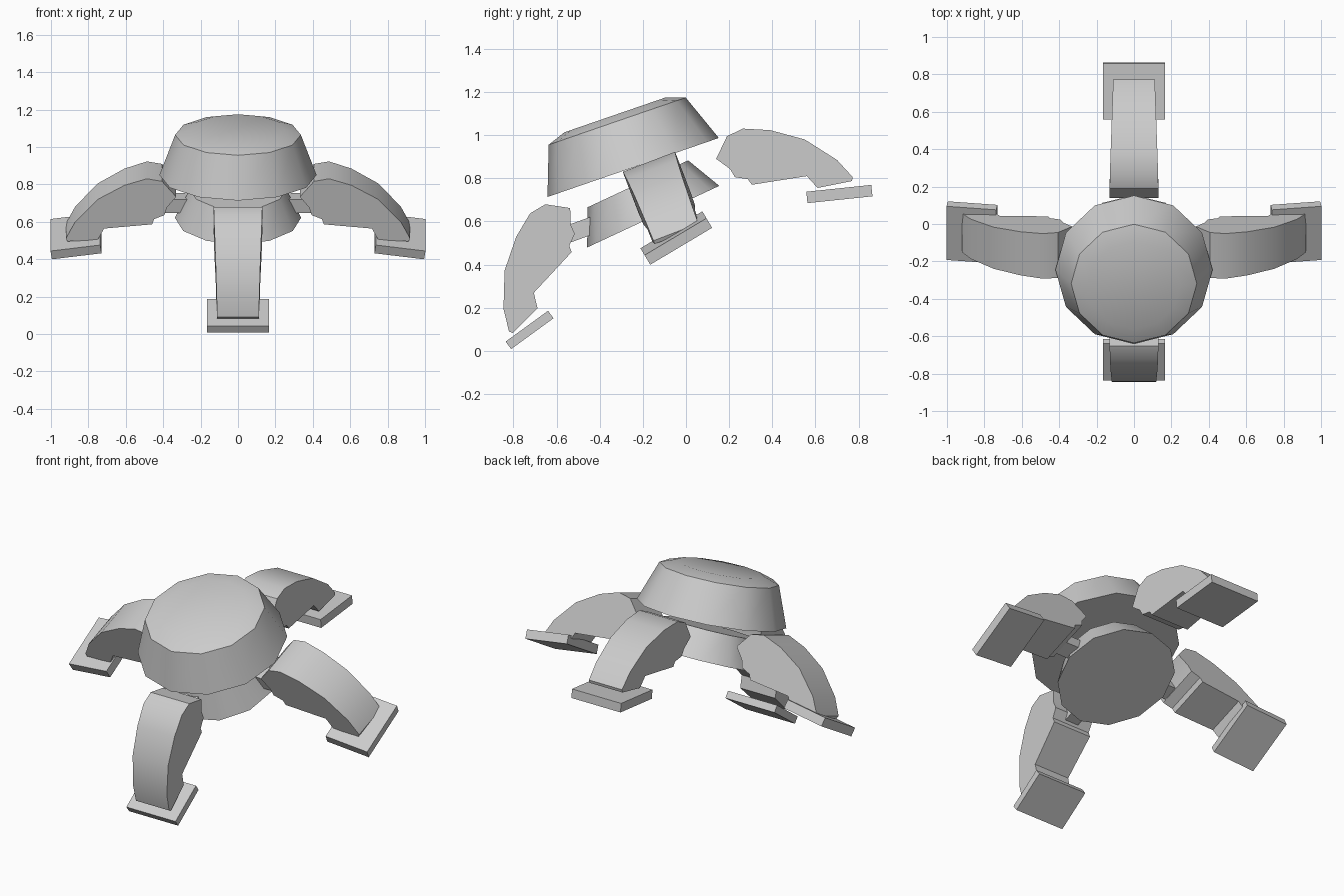
import bpy, bmesh
from math import radians, sin, cos
from mathutils import Matrix, Vector

if "Cube" in bpy.data.objects:
    bpy.data.objects.remove(bpy.data.objects["Cube"])

grey = bpy.data.materials.new("light_grey")
grey.use_nodes = True
grey.diffuse_color = (0.6, 0.6, 0.6, 1)
grey.node_tree.nodes["Principled BSDF"].inputs["Base Color"].default_value = (0.6, 0.6, 0.6, 1)


def finish(name, bm, matrix, smooth=None):
    """Turn a bmesh into a placed, coloured object."""
    bmesh.ops.recalc_face_normals(bm, faces=bm.faces)
    bm.transform(matrix)
    mesh = bpy.data.meshes.new(name)
    bm.to_mesh(mesh)
    bm.free()
    mesh.materials.append(grey)
    obj = bpy.data.objects.new(name, mesh)
    bpy.context.collection.objects.link(obj)
    if smooth:
        bpy.ops.object.select_all(action='DESELECT')
        obj.select_set(True)
        bpy.context.view_layer.objects.active = obj
        bpy.ops.object.shade_smooth_by_angle(angle=radians(smooth))


def place(x, y, z, pitch=0, roll=0, turn=0):
    return (Matrix.Translation((x, y, z)) @ Matrix.Rotation(radians(pitch), 4, 'X')
            @ Matrix.Rotation(radians(roll), 4, 'Y') @ Matrix.Rotation(radians(turn), 4, 'Z'))


def lathe(name, rings, matrix, sides=12):
    """Stack of (radius, height) rings, capped at both ends."""
    bm = bmesh.new()
    loops = []
    for r, z in rings:
        loops.append([bm.verts.new(Matrix.Rotation(radians(360 * i / sides), 3, 'Z') @ Vector((0, r, z)))
                      for i in range(sides)])
    for a, b in zip(loops, loops[1:]):
        for i in range(sides):
            j = (i + 1) % sides
            bm.faces.new((a[i], a[j], b[j], b[i]))
    bm.faces.new(loops[0])
    bm.faces.new(loops[-1])
    finish(name, bm, matrix, 32)


def box(name, size, matrix):
    bm = bmesh.new()
    bmesh.ops.create_cube(bm, size=1)
    bm.transform(Matrix.Diagonal((*size, 1)))
    finish(name, bm, matrix)


# Leg outline: outward distance and height from the inner corner
LEG = [(0, 0), (.05, .105), (.124, .14), (.25, .133), (.41, .09), (.56, -.005),
       (.633, -.085), (.629, -.103), (.47, -.135), (.42, -.08), (.165, -.12),
       (.147, -.094), (.087, -.085), (.064, -.047)]


def leg(name, swing, matrix):
    """Extrude the outline along x, narrowing to the foot; outward is +y."""
    bm = bmesh.new()
    a = radians(swing)
    sides = []
    for s in (-1, 1):
        sides.append([bm.verts.new((s * (.13 - .035 * max(0, u - .1)),
                                    u * cos(a) - v * sin(a), u * sin(a) + v * cos(a)))
                      for u, v in LEG])
    n = len(LEG)
    for i in range(n):
        j = (i + 1) % n
        bm.faces.new((sides[0][i], sides[0][j], sides[1][j], sides[1][i]))
    for s in sides:
        bm.faces.new(s)
    finish(name, bm, matrix, 35)


# Tilted body
lathe("head", [(.42, 0), (.336, .227), (.248, .258)], place(0, -.245, .85, 19))
lathe("lower_hull", [(.338, 0), (.257, .168)], place(0, -.152, .622, 25))

# Front and back legs with feet
leg("back_leg", 0, place(0, .14, .89))
leg("front_leg", -56, place(0, -.537, .662, turn=180))
box("back_foot", (.33, .303, .053), place(0, .711, .727, 6))
box("front_foot", (.33, .243, .043), place(0, -.725, .097, 36))
box("front_peg", (.09, .16, .08), place(0, -.48, .565, 20))

# Side legs with feet and pegs
for side, name in ((1, "left"), (-1, "right")):
    leg(name + "_leg", -15, place(side * .331, -.135, .78, 21, turn=-90 * side))
    box(name + "_foot", (.268, .334, .052), place(side * .866, -.045, .523, 30.8, 8 * side))
    box(name + "_peg", (.2, .09, .08), place(side * .32, -.17, .7, 23))
